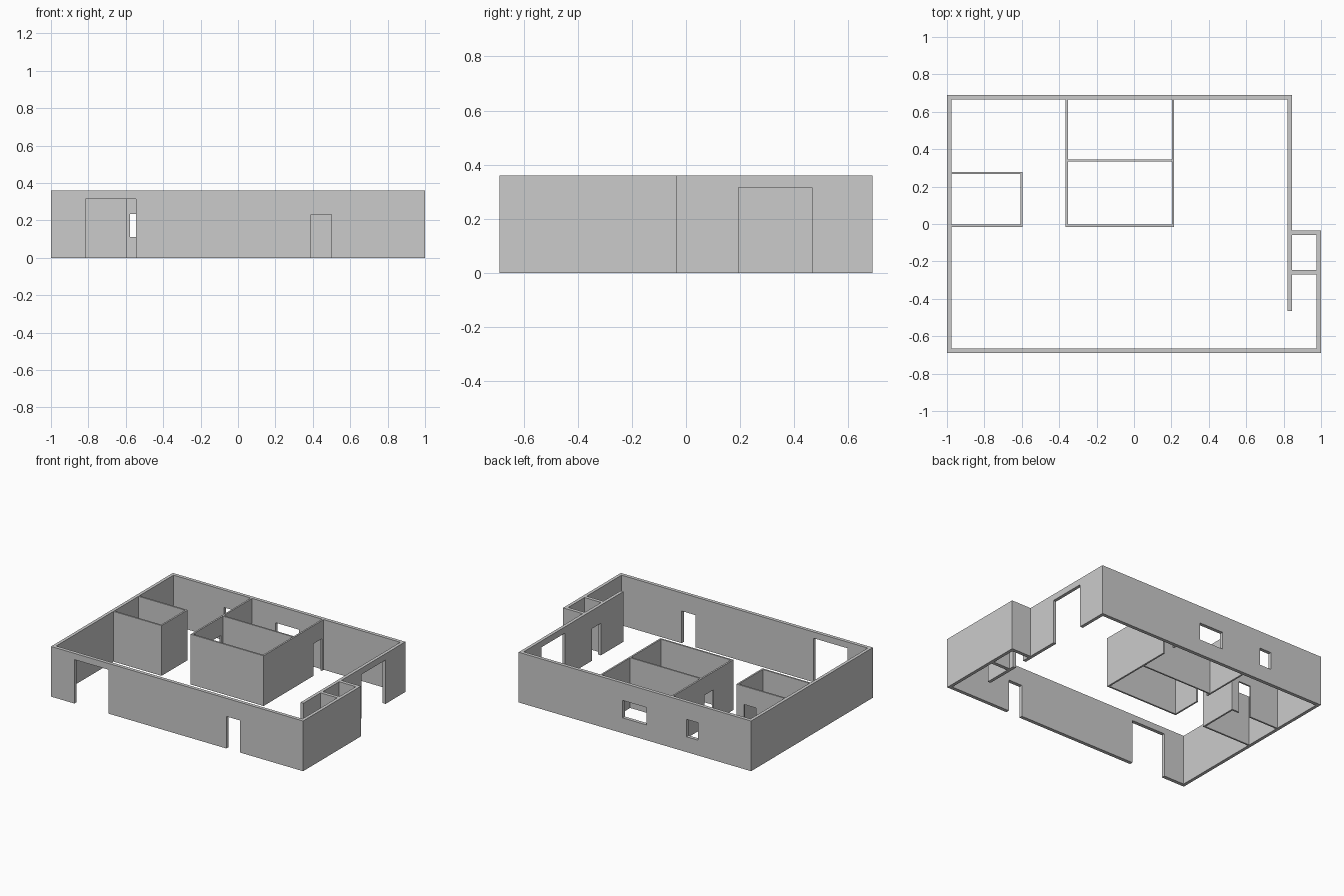
import bpy

if "Cube" in bpy.data.objects:
    bpy.data.objects.remove(bpy.data.objects["Cube"])

H = 0.36          # wall height
DOOR, TALL = 0.23, 0.315
SILL, HEAD = 0.11, 0.235


def box(name, x0, x1, y0, y1, z0=0.0, z1=H):
    v = [(x, y, z) for z in (z0, z1) for x, y in ((x0, y0), (x1, y0), (x1, y1), (x0, y1))]
    f = [(3, 2, 1, 0), (4, 5, 6, 7), (0, 1, 5, 4), (1, 2, 6, 5), (2, 3, 7, 6), (3, 0, 4, 7)]
    me = bpy.data.meshes.new(name)
    me.from_pydata(v, [], f)
    ob = bpy.data.objects.new(name, me)
    bpy.context.collection.objects.link(ob)
    return ob


def wall(name, x0, x1, y0, y1, openings=()):
    """Wall box; each opening is (start, end, bottom, top) along the wall's length."""
    ob = box(name, x0, x1, y0, y1)
    along_x = (x1 - x0) > (y1 - y0)
    for a, b, lo, hi in openings:
        lo = lo if lo > 0 else -0.1
        if along_x:
            cut = box(name + "_cutter", a, b, y0 - 0.05, y1 + 0.05, lo, hi)
        else:
            cut = box(name + "_cutter", x0 - 0.05, x1 + 0.05, a, b, lo, hi)
        cut.hide_render = True
        mod = ob.modifiers.new("opening", 'BOOLEAN')
        mod.operation, mod.solver, mod.object = 'DIFFERENCE', 'EXACT', cut
        bpy.context.view_layer.objects.active = ob
        bpy.ops.object.modifier_apply(modifier=mod.name)
        bpy.data.objects.remove(cut, do_unlink=True)
    return ob


# Outer shell
wall("front_wall", -1, 1, -0.69, -0.665,
     [(-0.815, -0.545, 0, TALL), (0.39, 0.5, 0, DOOR)])
wall("back_wall", -1, 0.845, 0.665, 0.69,
     [(-0.578, -0.487, SILL, HEAD), (-0.17, 0.02, SILL, HEAD)])
wall("left_wall", -1, -0.977, -0.665, 0.665)
wall("right_wall", 0.822, 0.845, -0.465, 0.665,
     [(0.195, 0.465, 0, TALL), (-0.21, -0.11, 0, DOOR)])

# Side extension with closet
wall("extension_side_wall", 0.977, 1, -0.665, -0.035)
wall("extension_back_wall", 0.845, 0.977, -0.06, -0.035)
wall("closet_partition", 0.845, 0.977, -0.27, -0.245)

# Left room
wall("left_room_front_wall", -0.977, -0.595, -0.016, -0.004)
wall("left_room_back_wall", -0.977, -0.595, 0.267, 0.279, [(-0.75, -0.655, 0, DOOR)])
wall("left_room_side_wall", -0.607, -0.595, -0.004, 0.267)

# Centre rooms
wall("centre_front_wall", -0.365, 0.214, -0.016, -0.004)
wall("centre_left_wall", -0.365, -0.353, -0.004, 0.665, [(0.21, 0.31, 0, DOOR)])
wall("centre_right_wall", 0.202, 0.214, -0.004, 0.665, [(0.55, 0.645, 0, DOOR)])
wall("centre_partition", -0.353, 0.202, 0.333, 0.344)
